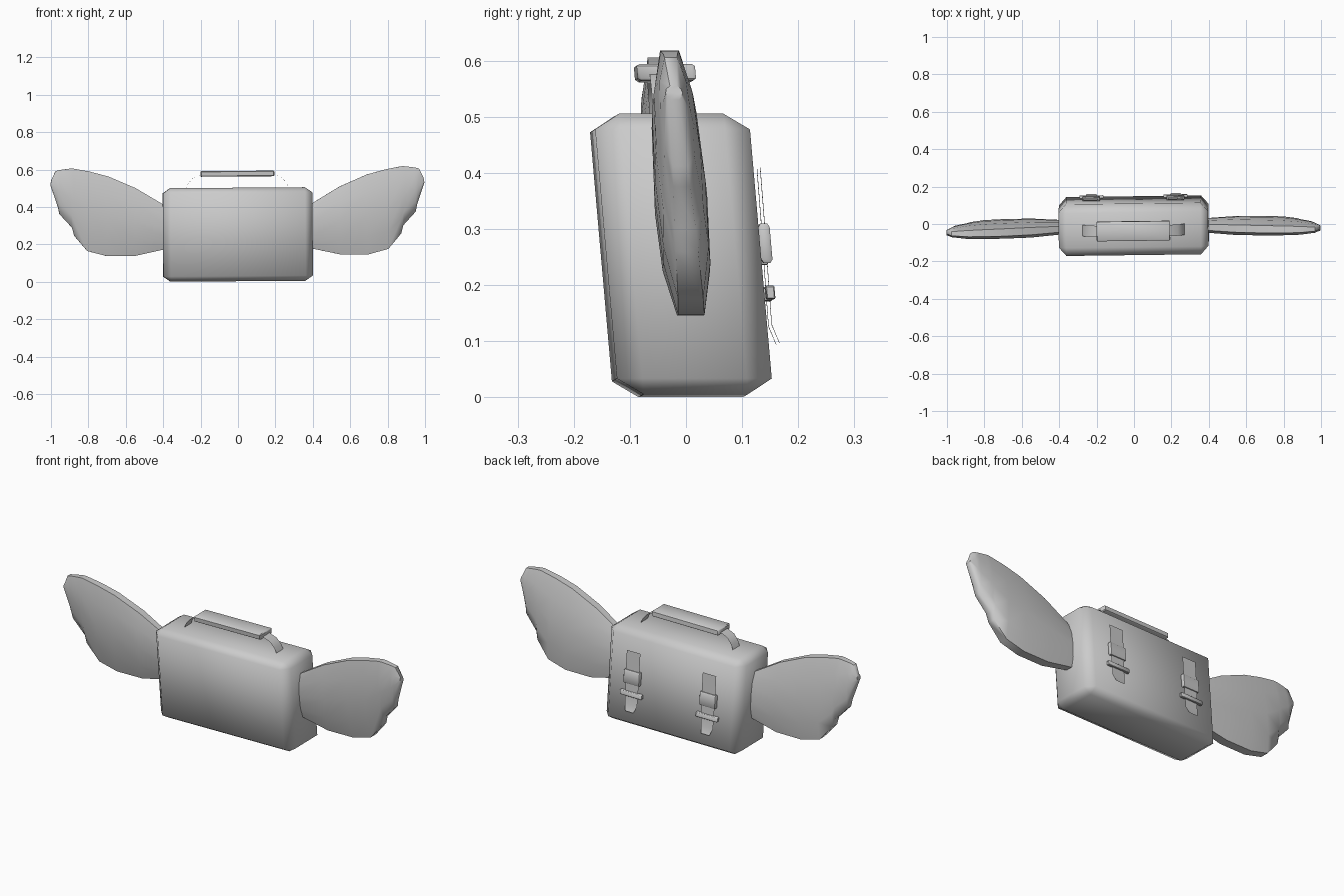
import bpy, bmesh, math
from mathutils import Vector, Matrix

if "Cube" in bpy.data.objects:
    bpy.data.objects.remove(bpy.data.objects["Cube"])

# The whole bag leans forward and is turned and rolled very slightly
POSE = (Matrix.Translation((0, 0, 0.003)) @ Matrix.Rotation(0.0125, 4, 'Z')
        @ Matrix.Rotation(-0.0072, 4, 'Y'))


def pose(p):
    x, y, z = p
    return POSE @ Vector((x, y - 0.009 - 0.0875 * (z - 0.25), z))


def finish(bm, name, angle=40):
    for v in bm.verts:
        v.co = pose(v.co)
    bmesh.ops.recalc_face_normals(bm, faces=bm.faces)
    me = bpy.data.meshes.new(name)
    bm.to_mesh(me)
    bm.free()
    ob = bpy.data.objects.new(name, me)
    bpy.context.collection.objects.link(ob)
    bpy.ops.object.select_all(action='DESELECT')
    ob.select_set(True)
    bpy.context.view_layer.objects.active = ob
    bpy.ops.object.shade_smooth_by_angle(angle=math.radians(angle))
    return ob


def chamfer_box(name, centre, half, cut, angle=40):
    """Box with separate chamfer amounts along x, y and z."""
    bm = bmesh.new()
    for sx in (-1, 1):
        for sy in (-1, 1):
            for sz in (-1, 1):
                for k in range(3):
                    p = [half[i] - (0 if i == k else cut[i]) for i in range(3)]
                    bm.verts.new((centre[0] + sx * p[0], centre[1] + sy * p[1],
                                  centre[2] + sz * p[2]))
    bmesh.ops.convex_hull(bm, input=bm.verts)
    bmesh.ops.dissolve_limit(bm, angle_limit=0.01, verts=bm.verts, edges=bm.edges)
    return finish(bm, name, angle)


def loft(name, rows, closed, angle=40):
    """Skin between rows of points; closed rows are capped at both ends."""
    bm = bmesh.new()
    vs = [[bm.verts.new(p) for p in row] for row in rows]
    n = len(vs[0])
    for a, b in zip(vs, vs[1:]):
        for i in range(n if closed else n - 1):
            j = (i + 1) % n
            bm.faces.new((a[i], a[j], b[j], b[i]))
    if closed:
        bm.faces.new(vs[0])
        bm.faces.new(vs[-1])
    return finish(bm, name, angle)


# Bag body
chamfer_box("bag_body", (0, 0, 0.25), (0.4, 0.138, 0.25), (0.04, 0.045, 0.028), 60)

# Handle grip
chamfer_box("handle_grip", (0, 0, 0.575), (0.197, 0.052, 0.015), (0.004, 0.006, 0.004))

# Wing sections: lower x, z, upper x, z, half thickness
SECTIONS = [
    (0.37, 0.178, 0.37, 0.397, 0.036),
    (0.55, 0.139, 0.545, 0.502, 0.047),
    (0.70, 0.139, 0.69, 0.565, 0.047),
    (0.805, 0.167, 0.79, 0.592, 0.045),
    (0.875, 0.25, 0.88, 0.609, 0.040),
    (0.885, 0.292, 0.90, 0.608, 0.038),
    (0.953, 0.366, 0.945, 0.602, 0.030),
    (0.96, 0.402, 0.972, 0.596, 0.027),
    (1.0, 0.52, 0.996, 0.545, 0.015),
]
HEIGHTS = (0, 0.22, 0.5, 0.78, 1)
SWELL = (0.5, 0.9, 1, 0.88, 0.42)

for side, s in (("left", -1), ("right", 1)):
    # Wing
    rows = []
    for x0, z0, x1, z1, t in SECTIONS:
        pts = [(x0 + (x1 - x0) * f, z0 + (z1 - z0) * f, t * w)
               for f, w in zip(HEIGHTS, SWELL)]
        rows.append([(s * x, -h, z) for x, z, h in pts]
                    + [(s * x, h, z) for x, z, h in reversed(pts)])
    loft(side + "_wing", rows, True, 50)

    # Thin ribbon joining handle to bag
    path = [(0.275, 0.495), (0.262, 0.525), (0.238, 0.553), (0.19, 0.574)]
    loft(side + "_handle_ribbon",
         [[(s * x, -0.03, z), (s * x, 0.03, z)] for x, z in path], False)

    # Back strap: y, z, half width, with a kicked-out tapered tip
    cx = s * 0.225
    strap = [(0.152, 0.405, 0.04), (0.151, 0.3, 0.04), (0.149, 0.2, 0.038),
             (0.148, 0.125, 0.036), (0.159, 0.092, 0.024)]
    loft(side + "_back_strap",
         [[(cx - w, y, z), (cx + w, y, z)] for y, z, w in strap], False)

    # Strap sleeve and buckle bar
    chamfer_box(side + "_strap_sleeve", (cx, 0.149, 0.27), (0.048, 0.010, 0.035),
                (0.003, 0.004, 0.006))
    chamfer_box(side + "_buckle_bar", (cx, 0.150, 0.182), (0.064, 0.008, 0.012),
                (0.003, 0.002, 0.002))
